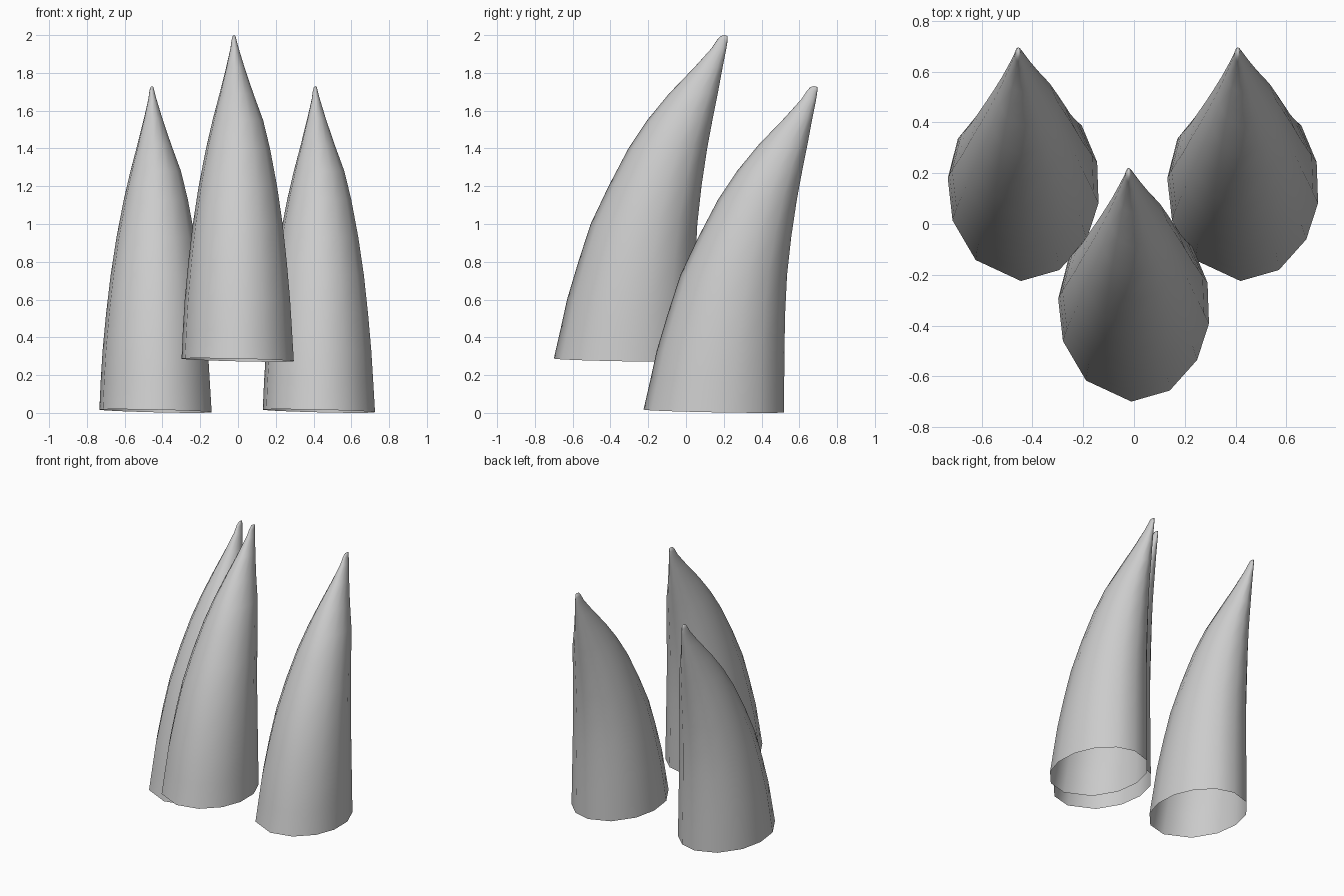
import bpy, bmesh
from math import sin, cos, radians

if "Cube" in bpy.data.objects:
    bpy.data.objects.remove(bpy.data.objects["Cube"])

# Claw outline: height, front y, back y, left x, right x
LEVELS = [
    (0.01, -0.70, 0.045, -0.300, 0.300),
    (0.17, -0.665, 0.045, -0.293, 0.290),
    (0.33, -0.63, 0.046, -0.283, 0.280),
    (0.53, -0.57, 0.050, -0.264, 0.262),
    (0.73, -0.505, 0.060, -0.240, 0.240),
    (0.93, -0.41, 0.082, -0.209, 0.210),
    (1.13, -0.305, 0.112, -0.170, 0.172),
    (1.28, -0.205, 0.140, -0.135, 0.135),
    (1.42, -0.09, 0.168, -0.098, 0.083),
    (1.56, 0.045, 0.194, -0.063, 0.035),
    (1.66, 0.135, 0.214, -0.040, 0.004),
    (1.705, 0.165, 0.221, -0.034, -0.008),
    (1.725, 0.183, 0.221, -0.028, -0.013),
]
# Slightly irregular sides, measured from the front
ANGLES = [-2, 28, 56, 80, 105, 130, 155, 180, 210, 240, 265, 291, 321]


def claw(name, location):
    bm = bmesh.new()
    rings = []
    for i, (z, front, back, left, right) in enumerate(LEVELS):
        cx, cy = (left + right) / 2, (front + back) / 2
        rx, ry = (right - left) / 2, (back - front) / 2
        ring = []
        for a in map(radians, ANGLES):
            # Rim is a little uneven
            wave = (0.007 * (cos(a) - sin(a))) if i == 0 else 0
            ring.append(bm.verts.new((cx + rx * sin(a), cy - ry * cos(a), z + wave)))
        rings.append(ring)
    n = len(ANGLES)
    for low, high in zip(rings, rings[1:]):
        for j in range(n):
            k = (j + 1) % n
            bm.faces.new((low[j], low[k], high[k], high[j]))
    # Blunt rounded tip, open base
    tip = bm.verts.new((-0.02, 0.203, 1.73))
    for j in range(n):
        bm.faces.new((rings[-1][j], rings[-1][(j + 1) % n], tip))
    mesh = bpy.data.meshes.new(name)
    bm.to_mesh(mesh)
    bm.free()
    obj = bpy.data.objects.new(name, mesh)
    obj.location = location
    bpy.context.collection.objects.link(obj)
    for p in mesh.polygons:
        p.use_smooth = True
    return obj


claw("middle_claw", (0, 0, 0.27))
claw("left_claw", (-0.435, 0.475, 0))
claw("right_claw", (0.43, 0.475, 0))
